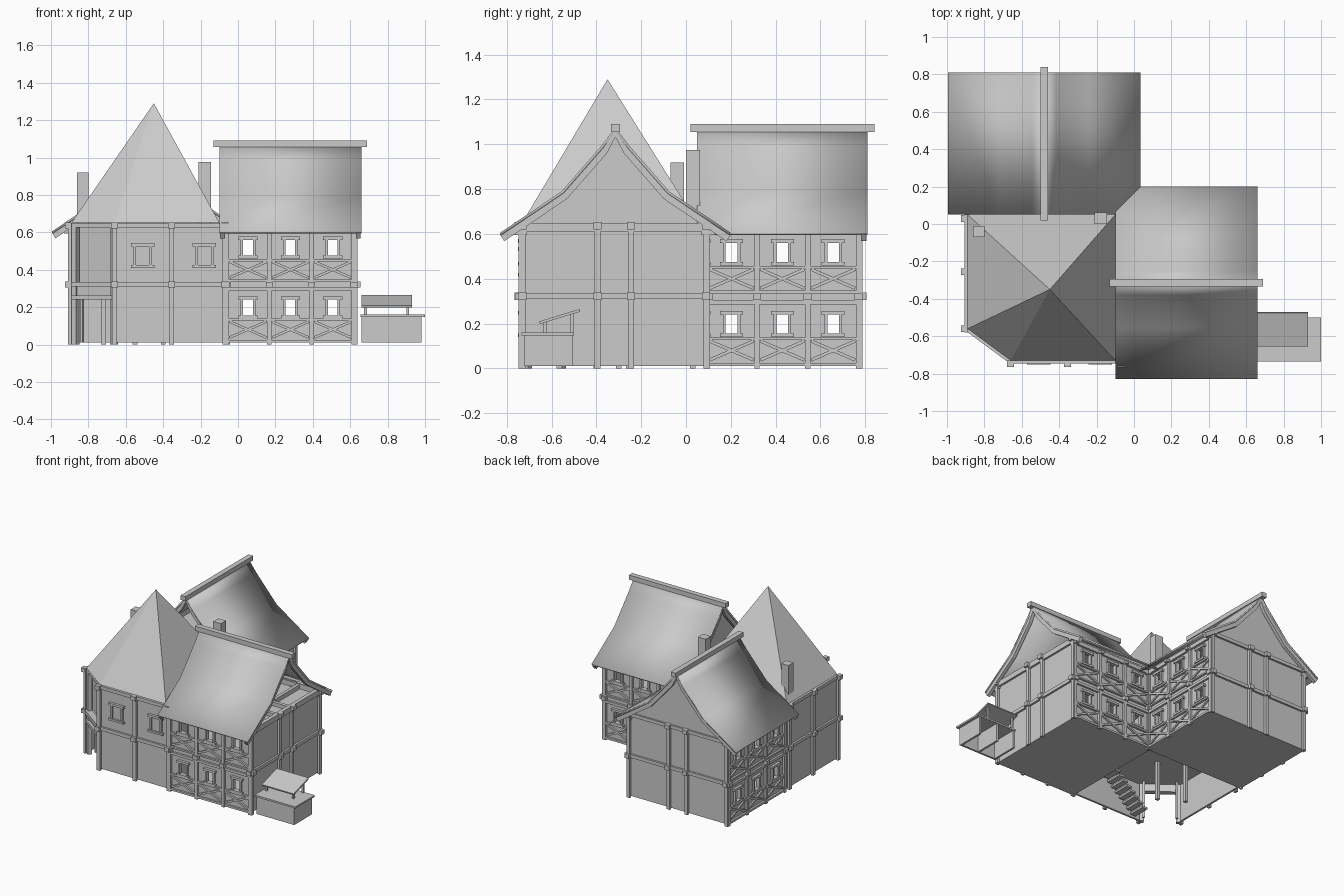
import bpy, bmesh, math
from mathutils import Matrix, Vector

cube = bpy.data.objects.get("Cube")
if cube:
    bpy.data.objects.remove(cube, do_unlink=True)

grey = bpy.data.materials.new("plain grey")
grey.use_nodes = True
grey.diffuse_color = (0.6, 0.6, 0.6, 1)
grey.node_tree.nodes["Principled BSDF"].inputs["Base Color"].default_value = (0.6, 0.6, 0.6, 1)


def frame(x, y, degrees=0):
    """Local x runs along a wall, local -y points outward."""
    return Matrix.Translation((x, y, 0)) @ Matrix.Rotation(math.radians(degrees), 4, 'Z')


def finish(name, bm, m=Matrix(), thickness=0, offset=-1):
    mesh = bpy.data.meshes.new(name)
    bm.to_mesh(mesh)
    bm.free()
    mesh.materials.append(grey)
    ob = bpy.data.objects.new(name, mesh)
    ob.matrix_world = m
    bpy.context.collection.objects.link(ob)
    if thickness:
        mod = ob.modifiers.new("thickness", 'SOLIDIFY')
        mod.thickness, mod.offset = thickness, offset
    return ob


def box(bm, x0, x1, y0, y1, z0, z1, tilt=0):
    centre = Vector((x0 + x1, y0 + y1, z0 + z1)) / 2
    m = (Matrix.Translation(centre) @ Matrix.Rotation(tilt, 4, 'Y')
         @ Matrix.Diagonal((x1 - x0, y1 - y0, z1 - z0, 1)))
    bmesh.ops.create_cube(bm, size=1, matrix=m)


def boxes(name, rows, m=Matrix()):
    bm = bmesh.new()
    for row in rows:
        box(bm, *row)
    return finish(name, bm, m)


def prism(name, points, z0, z1):
    bm = bmesh.new()
    face = bm.faces.new([bm.verts.new((x, y, z0)) for x, y in points])
    top = bmesh.ops.extrude_face_region(bm, geom=[face])["geom"]
    bmesh.ops.translate(bm, verts=[v for v in top if isinstance(v, bmesh.types.BMVert)], vec=(0, 0, z1 - z0))
    bmesh.ops.recalc_face_normals(bm, faces=bm.faces)
    return finish(name, bm)


# Wall sheets with real window openings
def wall(name, m, length, holes=(), top=0.65):
    us = sorted({0, length, *[u for h in holes for u in h[:2]]})
    zs = sorted({0.01, top, *[z for h in holes for z in h[2:]]})
    bm = bmesh.new()
    for u0, u1 in zip(us, us[1:]):
        for z0, z1 in zip(zs, zs[1:]):
            cu, cz = (u0 + u1) / 2, (z0 + z1) / 2
            if not any(h[0] < cu < h[1] and h[2] < cz < h[3] for h in holes):
                bm.faces.new([bm.verts.new((u, 0, z)) for u, z in ((u0, z0), (u1, z0), (u1, z1), (u0, z1))])
    bmesh.ops.remove_doubles(bm, verts=bm.verts, dist=1e-5)
    return finish(name, bm, m, 0.015)


def window_frame(bm, u, z0, z1, half, rim=0.013):
    for s in (-1, 1):
        a, b = sorted((u + s * half, u + s * (half + rim)))
        box(bm, a, b, -0.015, 0.01, z0, z1)
    wide = half + rim + 0.012
    box(bm, u - wide, u + wide, -0.02, 0.01, z1, z1 + 0.017)
    box(bm, u - wide, u + wide, -0.02, 0.01, z0 - 0.015, z0)


# Half-timbered facade with three bays on two floors
def timbered(name, m, length=0.68):
    bay = length / 3
    floors = ((0.025, 0.155, 0.24), (0.345, 0.475, 0.56))
    centres = [bay * (i + 0.5) for i in range(3)]
    wall(name + "_wall", m, length, [(u - 0.026, u + 0.026, z0, z1) for u in centres for _, z0, z1 in floors])
    bm = bmesh.new()
    for i in range(4):
        u = bay * i
        box(bm, u - 0.012, u + 0.012, -0.017, 0, 0, 0.62)
        box(bm, u - 0.014, u + 0.014, -0.04, 0.02, 0.595, 0.615)
        box(bm, u - 0.018, u + 0.018, -0.03, 0, 0.305, 0.335)
    for z, h in ((0.01, 0.015), (0.127, 0.012), (0.285, 0.02), (0.335, 0.012), (0.445, 0.012), (0.6, 0.03)):
        box(bm, 0, length, -0.015, 0, z, z + h)
    for u in centres:
        for base, z0, z1 in floors:
            window_frame(bm, u, z0, z1, 0.026)
            mid, run, rise = base + 0.055, bay - 0.03, 0.085
            reach, tilt = math.hypot(run, rise) / 2, math.atan2(rise, run)
            for s in (-1, 1):
                box(bm, u - reach, u + reach, -0.012 - 0.001 * s, 0, mid - 0.007, mid + 0.007, s * tilt)
    finish(name + "_timbers", bm, m)


# Plain wall with posts, two beams and knot blocks
def plain(name, m, length, posts):
    wall(name + "_wall", m, length)
    bm = bmesh.new()
    for u in posts:
        box(bm, u - 0.013, u + 0.013, -0.018, 0, 0, 0.65)
        for z in (0.322, 0.637):
            box(bm, u - 0.018, u + 0.018, -0.035, 0, z - 0.016, z + 0.016)
    for z in (0.322, 0.637):
        box(bm, -0.02, length + 0.02, -0.015, 0, z - 0.013, z + 0.013)
    finish(name + "_timbers", bm, m)


timbered("east_wing_front", frame(-0.06, -0.73))
timbered("east_wing_back", frame(0.62, 0.09, 180))
timbered("north_wing_courtyard", frame(-0.06, 0.09, 90))
timbered("north_wing_outer", frame(-0.89, 0.77, -90))
plain("east_gable", frame(0.62, -0.73, 90), 0.82, (0, 0.335, 0.485, 0.82))
plain("north_gable", frame(-0.06, 0.77, 180), 0.83, (0, 0.34, 0.49, 0.83))
plain("tower_front", frame(-0.66, -0.73), 0.6, (0, 0.305, 0.59))
plain("tower_side", frame(-0.89, 0.09, -90), 0.65, (0.06, 0.345, 0.65))
wall("east_partition", frame(-0.06, -0.73, 90), 0.82)
wall("north_partition", frame(-0.06, 0.09, 180), 0.83)

# Tower windows
bm = bmesh.new()
for u in (0.15, 0.48):
    window_frame(bm, u, 0.425, 0.525, 0.035, 0.016)
    box(bm, u - 0.035, u + 0.035, -0.006, 0, 0.425, 0.525)
finish("tower_windows", bm, frame(-0.66, -0.73))

# Open corner porch with a recessed upper wall
corner = frame(-0.89, -0.56, math.degrees(math.atan2(-0.17, 0.23)))
span = math.hypot(0.17, 0.23)
boxes("porch_timbers", [
    (0, 0.03, 0, 0.03, 0, 0.65), (span - 0.03, span, 0, 0.03, 0, 0.65),
    (0, span, -0.01, 0.03, 0.24, 0.262), (0, span, -0.015, 0.03, 0.31, 0.335),
    (0, span, 0, 0.03, 0.625, 0.65),
    (0.02, 0.035, 0.05, 0.065, 0.01, 0.3), (span - 0.035, span - 0.02, 0.05, 0.065, 0.01, 0.3),
], corner)
boxes("porch_upper_wall", [(-0.03, span + 0.03, 0.05, 0.065, 0.32, 0.65),
                           (0, span, 0.01, 0.025, 0.255, 0.315)], corner)
boxes("porch_posts", [(x - 0.013, x + 0.013, y - 0.013, y + 0.013, 0, 0.31)
                      for x, y in ((-0.55, -0.4), (-0.72, -0.3))])
boxes("stairs", [(-0.6 + 0.035 * i, -0.555 + 0.035 * i, -0.7, -0.57, 0.03 * i + 0.015, 0.03 * i + 0.03)
                 for i in range(10)])

# Floors and ceilings
tower_plan = [(-0.88, 0.08), (-0.88, -0.555), (-0.655, -0.72), (-0.06, -0.72), (-0.06, 0.08)]
prism("tower_floor", tower_plan, 0.3, 0.32)
for name, x0, x1, y0, y1 in (("east", -0.06, 0.62, -0.73, 0.09), ("north", -0.89, -0.06, 0.09, 0.77)):
    boxes(name + "_wing_floors", [(x0, x1, y0, y1, z, z + 0.012) for z in (0.01, 0.31, 0.6)])
boxes("attic_joists", [(0.165 * i - 0.05, 0.165 * i - 0.025, -0.73, 0.09, 0.61, 0.645) for i in range(5)]
      + [(-0.06, 0.62, y - 0.013, y + 0.013, 0.61, 0.64) for y in (-0.4, -0.245)])

# Flared wing roofs: half profile as (distance from ridge, height)
HALF = [(0, 1.075), (0.065, 0.99), (0.24, 0.79), (0.515, 0.605)]
PROFILE = [(-d, z) for d, z in HALF[:0:-1]] + HALF


def strip(name, m, x0, x1, thickness, drop=0):
    bm = bmesh.new()
    rows = [[bm.verts.new((x, y, z - drop)) for y, z in PROFILE] for x in (x0, x1)]
    for i in range(len(PROFILE) - 1):
        bm.faces.new((rows[0][i], rows[1][i], rows[1][i + 1], rows[0][i + 1]))
    return finish(name, bm, m, thickness)


def gable_fill(name, m, x):
    bm = bmesh.new()
    inner = [(y, z - 0.015) for y, z in PROFILE[1:-1]]
    eave = [(0.41, 0.645)]
    points = [(-0.41, 0.645)] + inner + eave
    bm.faces.new([bm.verts.new((x, y, z)) for y, z in points])
    finish(name, bm, m, 0.015, 0)


for name, m, fill in (("east", frame(-0.1, -0.315), 0.045), ("north", frame(-0.48, 0.05, 90), 0.715)):
    roof = strip(name + "_roof", m, 0, 0.76, 0.012)
    bpy.ops.object.select_all(action='DESELECT')
    roof.select_set(True)
    bpy.context.view_layer.objects.active = roof
    bpy.ops.object.shade_smooth_by_angle(angle=math.radians(35))
    for side, x in (("inner", 0.005), ("outer", 0.73)):
        strip(name + "_" + side + "_bargeboard", m, x, x + 0.025, 0.035, 0.008)
    boxes(name + "_ridge_beam", [(-0.03, 0.79, -0.02, 0.02, 1.055, 1.09)], m)
    gable_fill(name + "_gable_fill", m, fill)

# Pointed tower roof
bm = bmesh.new()
apex = bm.verts.new((-0.45, -0.35, 1.29))
plan = [(-0.89, 0.05), (-0.89, -0.56), (-0.66, -0.73), (-0.1, -0.73), (-0.1, 0.05)]
ring = [bm.verts.new((x, y, 0.652)) for x, y in plan]
for a, b in zip(ring, ring[1:] + ring[:1]):
    bm.faces.new((a, b, apex))
bm.faces.new(ring[::-1])
bmesh.ops.recalc_face_normals(bm, faces=bm.faces)
finish("tower_roof", bm)

# Chimneys
boxes("outer_chimney", [(-0.86, -0.8, -0.07, -0.01, 0.6, 0.92)])
boxes("courtyard_chimney", [(-0.21, -0.145, 0, 0.062, 0.64, 0.975)])

# Market stall beside the east gable
boxes("stall_counter", [
    (0.655, 1.0, -0.735, -0.5, 0.147, 0.16), (0.66, 0.98, -0.72, -0.705, 0.01, 0.147),
    (0.66, 0.675, -0.705, -0.505, 0.01, 0.147), (0.81, 0.825, -0.705, -0.505, 0.01, 0.147),
    (0.965, 0.98, -0.705, -0.505, 0.01, 0.147)])
boxes("stall_posts", [(x, x + 0.015, y, y + 0.015, 0.155, z) for x in (0.675, 0.9)
                      for y, z in ((-0.635, 0.21), (-0.515, 0.25))])
bm = bmesh.new()
corners = [(0.66, -0.655, 0.21), (0.93, -0.655, 0.21), (0.93, -0.475, 0.265), (0.66, -0.475, 0.265)]
bm.faces.new([bm.verts.new(c) for c in corners])
finish("stall_awning", bm, thickness=0.012)
